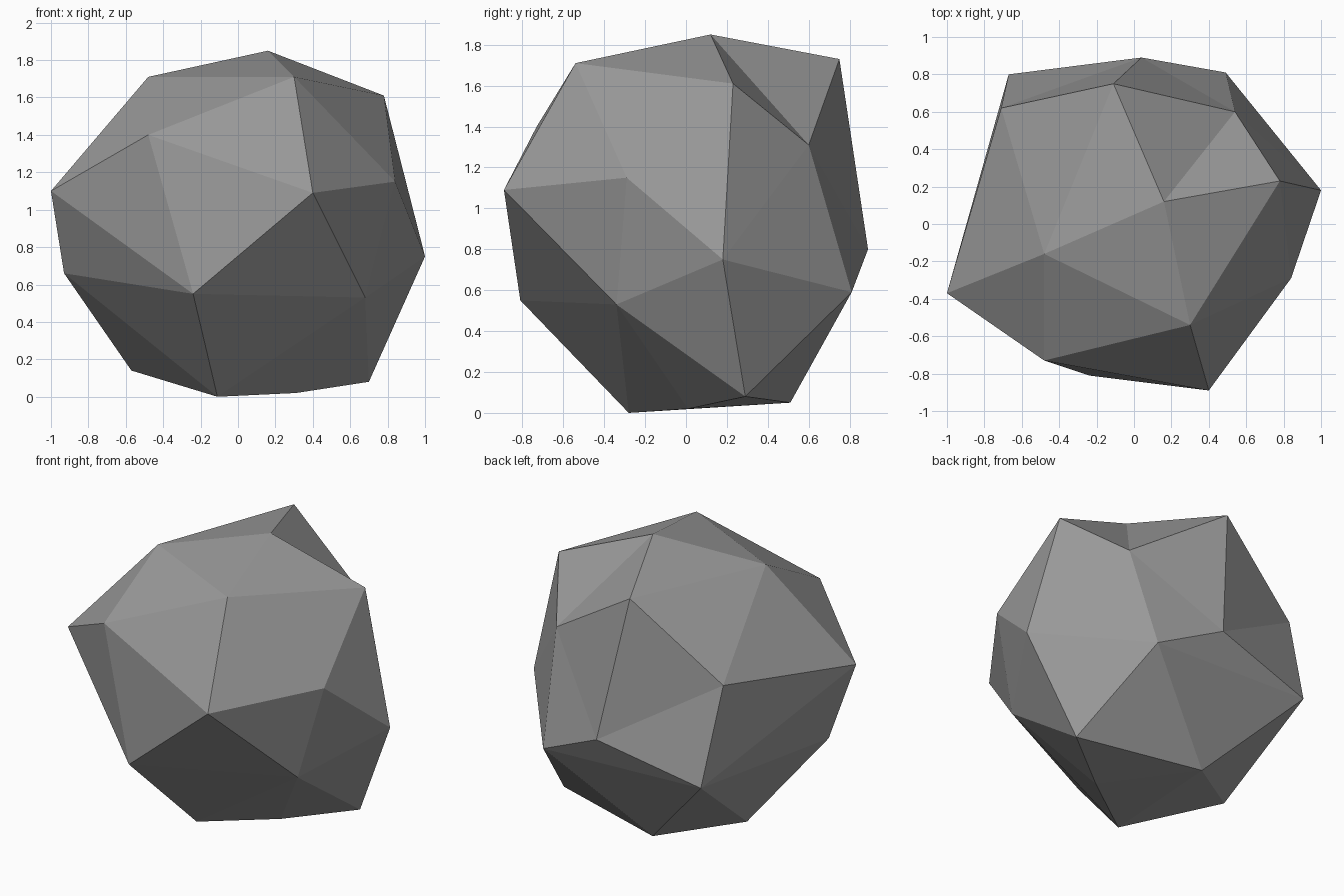
import bpy
import bmesh

cube = bpy.data.objects.get("Cube")
if cube:
    bpy.data.objects.remove(cube, do_unlink=True)

# Corner points of the boulder, named by where they sit
corners = {
    # crown
    "peak": (0.16, 0.12, 1.85), "crown_front": (0.30, -0.54, 1.71),
    "crown_right": (-0.48, -0.16, 1.71), "crown_back": (-0.11, 0.75, 1.73),
    "crown_left": (0.78, 0.23, 1.61),
    # upper belt
    "brow_front": (-0.48, -0.73, 1.40), "brow_right": (-1.00, -0.37, 1.10),
    "brow_back": (-0.71, 0.62, 1.26), "notch": (0.54, 0.60, 1.31),
    "nose": (0.40, -0.89, 1.09), "shoulder": (0.84, -0.29, 1.15),
    # lower belt
    "belly_left": (1.00, 0.18, 0.75), "belly_back": (0.04, 0.89, 0.80),
    "hip_back": (0.49, 0.81, 0.59), "hip_right_back": (-0.67, 0.80, 0.63),
    "hip_right": (-0.93, -0.18, 0.66), "hip_front": (-0.24, -0.81, 0.55),
    "hip_left": (0.68, -0.34, 0.53),
    # foot
    "foot_front": (-0.11, -0.28, 0.0), "foot_middle": (0.31, 0.01, 0.02),
    "foot_left": (0.70, 0.29, 0.08), "foot_back": (-0.11, 0.51, 0.05),
    "foot_right": (-0.57, 0.17, 0.14),
}

# Wrap the corners in a skin of flat triangles
bm = bmesh.new()
points = {name: bm.verts.new(position) for name, position in corners.items()}
bmesh.ops.convex_hull(bm, input=list(bm.verts), use_existing_faces=False)


def dent(first, second):
    """Turn a ridge between two corners into a shallow valley across it."""
    edge = bm.edges.get((points[first], points[second]))
    if edge and len(edge.link_faces) == 2:
        bmesh.utils.edge_rotate(edge, True)


# Chipped hollows in the back
dent("crown_left", "crown_back")
dent("crown_back", "hip_back")
dent("crown_back", "hip_right_back")
bmesh.ops.recalc_face_normals(bm, faces=list(bm.faces))

mesh = bpy.data.meshes.new("boulder")
bm.to_mesh(mesh)
bm.free()
boulder = bpy.data.objects.new("boulder", mesh)
bpy.context.collection.objects.link(boulder)

# Plain grey stone
stone = bpy.data.materials.new("stone_grey")
stone.use_nodes = True
grey = (0.32, 0.32, 0.32, 1.0)
stone.diffuse_color = grey
stone.node_tree.nodes["Principled BSDF"].inputs["Base Color"].default_value = grey
mesh.materials.append(stone)
